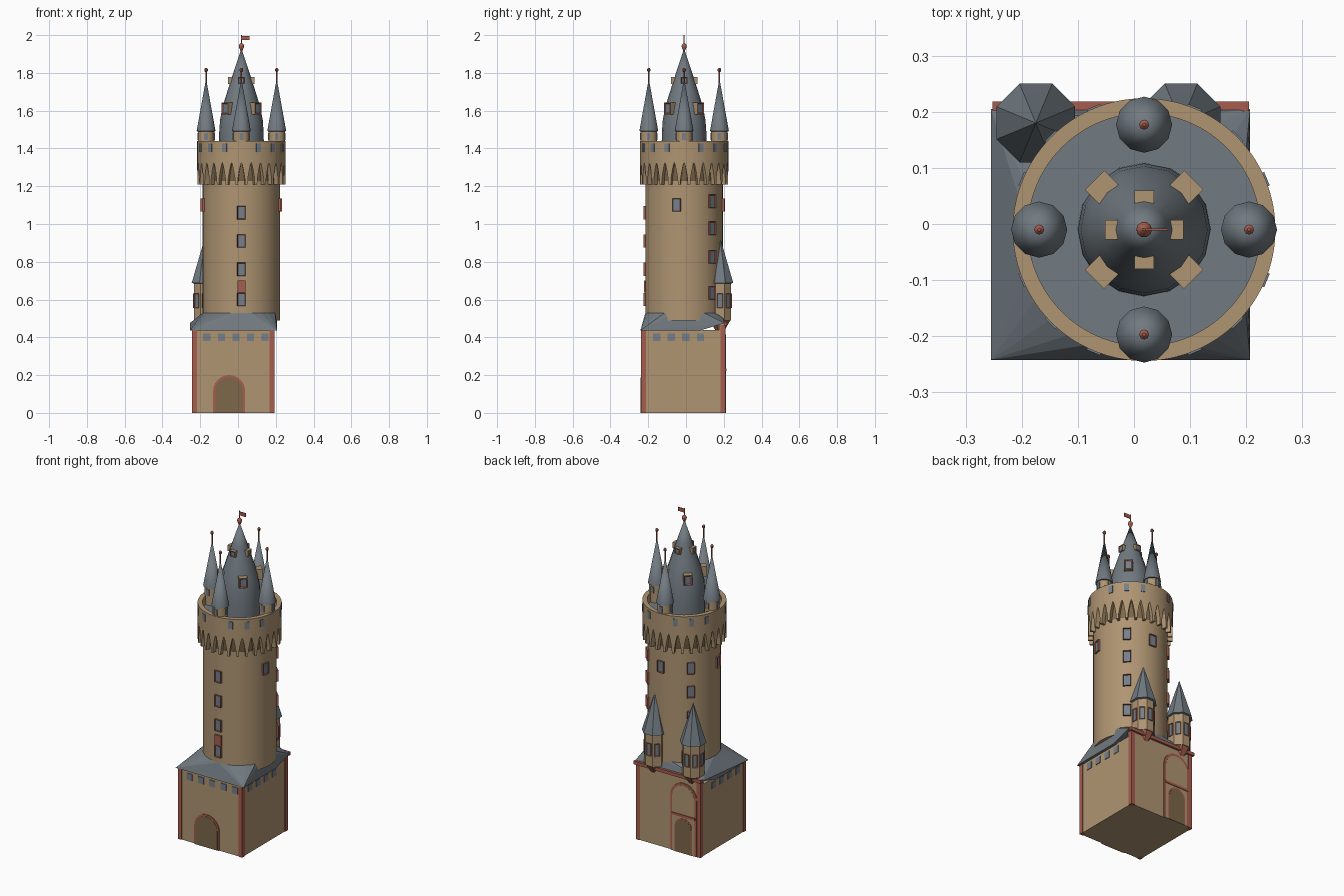
import bpy, bmesh
from math import sin, cos, pi, radians, sqrt
from mathutils import Matrix, Vector

if "Cube" in bpy.data.objects:
    bpy.data.objects.remove(bpy.data.objects["Cube"])


def material(name, rgb):
    m = bpy.data.materials.new(name)
    m.use_nodes = True
    m.diffuse_color = (*rgb, 1)
    m.node_tree.nodes["Principled BSDF"].inputs["Base Color"].default_value = (*rgb, 1)
    return m


STONE = material("sandstone", (0.43, 0.30, 0.17))
SLATE = material("slate", (0.165, 0.195, 0.22))
RED = material("red_stone", (0.38, 0.11, 0.075))
DARK = material("dark_wood", (0.205, 0.135, 0.067))
GLASS = material("window_glass", (0.18, 0.21, 0.25))

CX, CY = 0.018, -0.01          # tower axis
LEFT, RIGHT, FRONT, BACK = -0.24, 0.19, -0.233, 0.205   # base walls


def finish(name, bm, mats, smooth=False):
    bmesh.ops.recalc_face_normals(bm, faces=bm.faces)
    me = bpy.data.meshes.new(name)
    bm.to_mesh(me)
    bm.free()
    for m in mats:
        me.materials.append(m)
    ob = bpy.data.objects.new(name, me)
    bpy.context.collection.objects.link(ob)
    if smooth:
        bpy.ops.object.select_all(action='DESELECT')
        ob.select_set(True)
        bpy.context.view_layer.objects.active = ob
        bpy.ops.object.shade_smooth_by_angle(angle=radians(35))
    return ob


def lathe(name, profile, sides, x, y, mat, turn=0.0, smooth=True):
    """Closed solid turned around a vertical axis from (radius, z) pairs."""
    bm = bmesh.new()
    rings = []
    for r, z in profile:
        rings.append([bm.verts.new((x + r * cos(turn + 2 * pi * i / sides),
                                    y + r * sin(turn + 2 * pi * i / sides), z))
                      for i in range(sides)])
    for a, b in zip(rings, rings[1:]):
        for i in range(sides):
            j = (i + 1) % sides
            bm.faces.new((a[i], a[j], b[j], b[i]))
    bm.faces.new(rings[0])
    bm.faces.new(rings[-1])
    bmesh.ops.remove_doubles(bm, verts=bm.verts, dist=0.00005)
    return finish(name, bm, [mat], smooth)


def box(name, x0, x1, y0, y1, z0, z1, mat):
    bm = bmesh.new()
    bmesh.ops.create_cube(bm, size=1)
    for v in bm.verts:
        v.co = Vector(((x0 + x1) / 2 + v.co.x * (x1 - x0),
                       (y0 + y1) / 2 + v.co.y * (y1 - y0),
                       (z0 + z1) / 2 + v.co.z * (z1 - z0)))
    return finish(name, bm, [mat])


def radial_box(name, x, y, angle, r0, r1, width, z0, z1, mats, insets=()):
    """Box pointing outward from an axis; each inset gives its outer face the next colour."""
    bm = bmesh.new()
    bmesh.ops.create_cube(bm, size=1)
    for v in bm.verts:
        v.co = Vector(((r0 + r1) / 2 + v.co.x * (r1 - r0), v.co.y * width,
                       (z0 + z1) / 2 + v.co.z * (z1 - z0)))
    bm.normal_update()
    front = max(bm.faces, key=lambda f: f.calc_center_median().x)
    for k, (thick, depth) in enumerate(insets):
        bmesh.ops.inset_region(bm, faces=[front], thickness=thick, depth=depth)
        front.material_index = k + 1
    bmesh.ops.transform(bm, verts=bm.verts,
                        matrix=Matrix.Translation((x, y, 0)) @ Matrix.Rotation(radians(angle), 4, 'Z'))
    return finish(name, bm, mats)


def arch(name, x, half, top, wall_y, side, thick, mat):
    """Round-headed plate on a front (side -1) or back (side 1) wall."""
    bm = bmesh.new()
    pts = [(-half, 0)] + [(-half * cos(pi * i / 12), top - half + half * sin(pi * i / 12))
                          for i in range(13)] + [(half, 0)]
    face = bm.faces.new([bm.verts.new((x + px, wall_y, pz)) for px, pz in pts])
    ext = bmesh.ops.extrude_face_region(bm, geom=[face])
    for v in ext["geom"]:
        if isinstance(v, bmesh.types.BMVert):
            v.co.y += side * thick
    return finish(name, bm, [mat])


# Square base with corner strips
box("base_walls", LEFT, RIGHT, FRONT, BACK, 0, 0.44, STONE)
box("back_parapet", LEFT, RIGHT, BACK - 0.03, BACK, 0.43, 0.475, STONE)
box("back_cornice", LEFT - 0.012, RIGHT + 0.015, BACK - 0.004, BACK + 0.013, 0.462, 0.482, RED)
e, w = 0.004, 0.022
for x0, x1, sx in ((LEFT - e, LEFT + w, "right"), (RIGHT - w, RIGHT + e, "left")):
    for y0, y1, sy, top in ((FRONT - e, FRONT + w, "front", 0.435), (BACK - w, BACK + e, "back", 0.465)):
        box(f"corner_strip_{sy}_{sx}", x0, x1, y0, y1, 0, top, RED)

# Windows under the eaves
for i in range(5):
    x = -0.165 + 0.077 * i
    box(f"eave_window_front_{i}", x - 0.019, x + 0.019, FRONT - e, FRONT + e, 0.38, 0.42, GLASS)
for i in range(4):
    y = -0.155 + 0.077 * i
    for side, x in (("left", RIGHT), ("right", LEFT)):
        box(f"eave_window_{side}_{i}", x - e, x + e, y - 0.019, y + 0.019, 0.38, 0.42, GLASS)

# Front gate and tall back gate
arch("front_gate_frame", -0.047, 0.085, 0.2, FRONT, -1, 0.005, RED)
arch("front_gate_door", -0.047, 0.073, 0.188, FRONT, -1, 0.007, DARK)
gx = -0.13
arch("back_gate_frame", gx, 0.09, 0.43, BACK, 1, 0.005, RED)
arch("back_gate_panel", gx, 0.076, 0.416, BACK, 1, 0.006, STONE)
arch("back_door_frame", gx, 0.06, 0.215, BACK, 1, 0.007, RED)
arch("back_door", gx, 0.052, 0.206, BACK, 1, 0.008, DARK)
box("back_gate_bar", gx - 0.08, gx + 0.08, BACK, BACK + 0.01, 0.222, 0.236, RED)

# Skirt roof from square eaves to the round shaft
bm = bmesh.new()
for x in (-0.255, 0.207):
    for y, z in ((-0.242, 0.435), (0.07, 0.435), (0.205, 0.475)):
        bm.verts.new((x, y, z))
for i in range(24):
    a = 2 * pi * i / 24
    bm.verts.new((min(CX + 0.205 * cos(a), 0.2), min(CY + 0.205 * sin(a), 0.19), 0.53))
bmesh.ops.convex_hull(bm, input=bm.verts)
finish("skirt_roof", bm, [SLATE])

# Round shaft with framed windows climbing it
lathe("shaft", [(0.205, 0.49), (0.205, 1.34)], 48, CX, CY, STONE)
columns = {-90: (1.06, 0.91, 0.76, 0.60), 45: (1.12, 0.977, 0.825, 0.635),
           135: (1.11, 0.965, 0.81, 0.635), -11: (1.10,), 86: (1.10,), 190: (1.10,)}
for angle, heights in columns.items():
    for k, z in enumerate(heights):
        radial_box(f"shaft_window_{angle}_{k}", CX, CY, angle, 0.19, 0.215, 0.044,
                   z - 0.035, z + 0.035, [RED, GLASS], [(0.004, -0.007)])
radial_box("front_shutter", CX, CY, -90, 0.19, 0.213, 0.042, 0.637, 0.70, [RED])

# Crown: parapet standing on pointed arches
lathe("arch_backing", [(0.2, 1.215), (0.2085, 1.235), (0.2085, 1.34)], 48, CX, CY, DARK)
bm = bmesh.new()
loops = []
for n in range(28):
    for t in (-1, -0.74, -0.7, -0.45, -0.2, 0, 0.2, 0.45, 0.7, 0.74):
        a = 2 * pi * (n + 0.5 * t) / 28
        low = 1.21 if abs(t) > 0.72 else 1.325 - 0.085 * (abs(t) / 0.7) ** 1.4
        loops.append([bm.verts.new((CX + r * cos(a), CY + r * sin(a), z))
                      for r, z in ((0.234, low), (0.234, 1.44), (0.207, 1.44), (0.207, low))])
for a, b in zip(loops, loops[1:] + loops[:1]):
    for k in range(4):
        j = (k + 1) % 4
        bm.faces.new((a[k], b[k], b[j], a[j]))
finish("crown_parapet", bm, [STONE], True)
lathe("crown_deck", [(0.208, 1.34), (0.208, 1.385)], 48, CX, CY, SLATE)
for i in range(16):
    if i % 4:
        radial_box(f"parapet_window_{i}", CX, CY, 22.5 * i, 0.23, 0.237, 0.026, 1.38, 1.425, [GLASS])

# Four small turrets on the crown
for i, side in enumerate(("left", "back", "right", "front")):
    x, y = CX + 0.187 * cos(i * pi / 2), CY + 0.187 * sin(i * pi / 2)
    lathe(f"{side}_turret_body", [(0.044, 1.38), (0.044, 1.5)], 12, x, y, STONE)
    lathe(f"{side}_turret_roof", [(0.044, 1.49), (0.05, 1.492), (0.0, 1.77)], 12, x, y, SLATE)
    lathe(f"{side}_turret_finial", [(0.004, 1.74), (0.004, 1.805), (0.009, 1.81), (0.009, 1.82), (0.003, 1.827)],
          8, x, y, RED)
    for k in range(4):
        radial_box(f"{side}_turret_window_{k}", x, y, 90 * k, 0.038, 0.046, 0.02, 1.445, 1.483, [GLASS])

# Bulging main spire with two rings of dormers
lathe("main_spire", [(0.119, 1.38), (0.118, 1.48), (0.113, 1.55), (0.1, 1.62), (0.075, 1.70),
                     (0.043, 1.80), (0.0, 1.93)], 16, CX, CY, SLATE)
for i in range(4):
    radial_box(f"lower_dormer_{i}", CX, CY, 45 + 90 * i, 0.07, 0.125, 0.048, 1.58, 1.642,
               [STONE, RED, GLASS], [(0.002, 0), (0.008, -0.004)])
    radial_box(f"upper_dormer_{i}", CX, CY, 90 * i, 0.035, 0.07, 0.035, 1.742, 1.778,
               [STONE, RED, GLASS], [(0.002, 0), (0.006, -0.003)])
lathe("spire_ball", [(0.004, 1.915), (0.012, 1.933), (0.014, 1.942), (0.012, 1.95), (0.003, 1.958)],
      10, CX, CY, RED)
lathe("flag_pole", [(0.003, 1.92), (0.003, 2.0)], 6, CX, CY, RED)
box("flag", CX, CX + 0.043, CY - 0.002, CY + 0.002, 1.973, 1.996, RED)

# Two corbelled octagonal turrets on the back wall
for side, x in (("right", -0.175), ("left", 0.084)):
    y, turn = 0.18, pi / 8
    lathe(f"back_{side}_turret_corbel", [(0.012, 0.415), (0.028, 0.44), (0.062, 0.495)], 8, x, y, RED, turn, False)
    lathe(f"back_{side}_turret_body", [(0.064, 0.49), (0.064, 0.70)], 8, x, y, STONE, turn, False)
    lathe(f"back_{side}_turret_roof", [(0.064, 0.685), (0.076, 0.688), (0.058, 0.745), (0.0, 0.93)],
          8, x, y, SLATE, turn, False)
    for k in range(8):
        radial_box(f"back_{side}_turret_window_{k}", x, y, 45 * k, 0.05, 0.064, 0.03, 0.555, 0.632,
                   [RED, GLASS], [(0.004, -0.003)])
